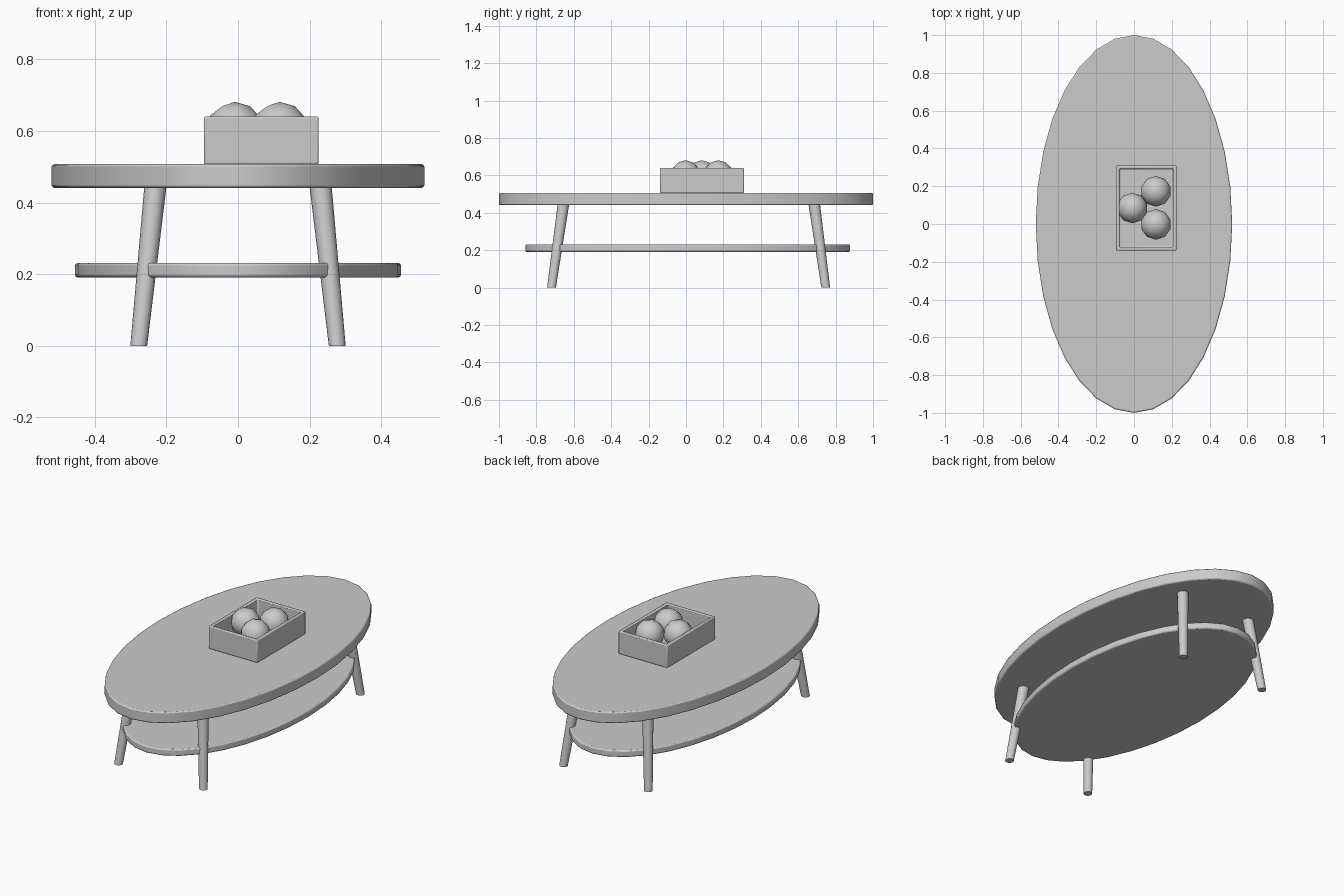
import bpy, bmesh, math
from mathutils import Vector, Matrix

if "Cube" in bpy.data.objects:
    bpy.data.objects.remove(bpy.data.objects["Cube"])


def finish(name, bm, bevel=0.0, smooth=True):
    bmesh.ops.recalc_face_normals(bm, faces=bm.faces)
    me = bpy.data.meshes.new(name)
    bm.to_mesh(me)
    bm.free()
    ob = bpy.data.objects.new(name, me)
    bpy.context.collection.objects.link(ob)
    if bevel:
        mod = ob.modifiers.new("edge_bevel", 'BEVEL')
        mod.width = bevel
        mod.segments = 2
        mod.limit_method = 'ANGLE'
        mod.angle_limit = math.radians(40)
    if smooth:
        bpy.ops.object.select_all(action='DESELECT')
        ob.select_set(True)
        bpy.context.view_layer.objects.active = ob
        bpy.ops.object.shade_smooth_by_angle(angle=math.radians(40))
    return ob


def oval_slab(name, rx, ry, z0, z1, y=0.0):
    bm = bmesh.new()
    m = Matrix.Translation((0, y, (z0 + z1) / 2)) @ Matrix.Diagonal((rx, ry, z1 - z0, 1))
    # a vertex on each axis, 32 sides
    bmesh.ops.create_cone(bm, cap_ends=True, segments=32, radius1=1, radius2=1, depth=1, matrix=m)
    return finish(name, bm, 0.007)


def leg(name, foot, top, r0, r1, sides=16):
    # splayed, tapered leg with level ends
    bm = bmesh.new()
    rings = []
    for c, r in ((foot, r0), (top, r1)):
        rings.append([bm.verts.new(Vector(c) + Vector((r * math.cos(t), r * math.sin(t), 0)))
                      for t in (2 * math.pi * i / sides for i in range(sides))])
    for i in range(sides):
        j = (i + 1) % sides
        bm.faces.new((rings[0][i], rings[0][j], rings[1][j], rings[1][i]))
    bm.faces.new(rings[0][::-1])
    bm.faces.new(rings[1])
    return finish(name, bm)


# table top and lower shelf
oval_slab("table_top", 0.52, 1.0, 0.441, 0.507)
oval_slab("lower_shelf", 0.455, 0.868, 0.191, 0.231, y=0.009)

# four legs
for sy, end in ((-1, "front"), (1, "back")):
    for sx, side in ((-1, "left"), (1, "right")):
        leg(f"{end}_{side}_leg",
            (sx * 0.277, 0.014 + sy * 0.733, 0), (sx * 0.23, 0.015 + sy * 0.670, 0.45),
            0.0235, 0.031)

# open box: inset the top face and push it down to the floor
bm = bmesh.new()
bmesh.ops.create_cube(bm, size=1, matrix=Matrix.Translation((0.065, 0.085, 0.573))
                      @ Matrix.Diagonal((0.32, 0.45, 0.134, 1)))
bm.faces.ensure_lookup_table()
lid = max(bm.faces, key=lambda f: f.calc_center_median().z)
bmesh.ops.inset_region(bm, faces=[lid], thickness=0.026)
hole = bmesh.ops.extrude_discrete_faces(bm, faces=[lid])["faces"][0]
bmesh.ops.translate(bm, verts=hole.verts, vec=(0, 0, -0.118))
finish("tray_box", bm, 0.005)

# three balls in the box
for i, (x, y) in enumerate(((-0.009, 0.085), (0.116, 0.173), (0.116, -0.002))):
    bm = bmesh.new()
    bmesh.ops.create_icosphere(bm, subdivisions=2, radius=0.081,
                               matrix=Matrix.Translation((x, y, 0.6)))
    finish(f"ball_{i + 1}", bm)
